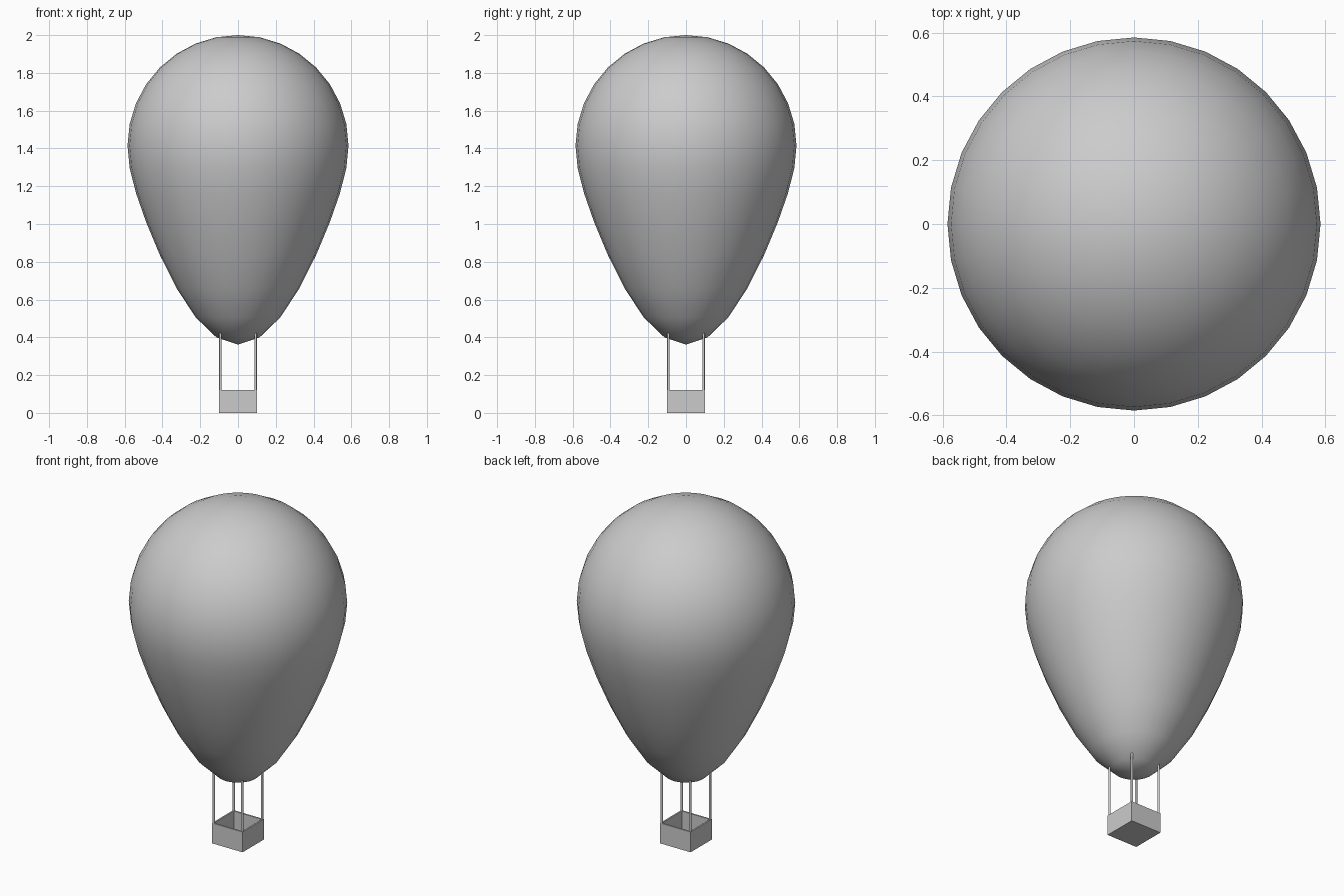
import bpy, bmesh, math

if "Cube" in bpy.data.objects:
    bpy.data.objects.remove(bpy.data.objects["Cube"])

# Envelope: sphere whose lower half is stretched smoothly into a teardrop
R, CZ = 0.585, 1.415
bpy.ops.mesh.primitive_uv_sphere_add(segments=32, ring_count=16, radius=R)
envelope = bpy.context.object
envelope.name = "envelope"
for v in envelope.data.vertices:
    if v.co.z < 0:
        v.co.z *= 1 + 0.8 * (v.co.z / R) ** 2
    v.co.z += CZ
bpy.ops.object.shade_smooth()

# Basket: box with an inset, hollowed top
W, H, WALL = 0.2, 0.12, 0.013
bm = bmesh.new()
bmesh.ops.create_cube(bm, size=1)
for v in bm.verts:
    v.co.x *= W
    v.co.y *= W
    v.co.z = (v.co.z + 0.5) * H
bm.normal_update()
top = max(bm.faces, key=lambda f: f.calc_center_median().z)
bmesh.ops.inset_region(bm, faces=[top], thickness=WALL)
hole = bmesh.ops.extrude_discrete_faces(bm, faces=[top])["faces"][0]
for v in hole.verts:
    v.co.z = WALL
bmesh.ops.recalc_face_normals(bm, faces=bm.faces)
mesh = bpy.data.meshes.new("basket")
bm.to_mesh(mesh)
bm.free()
bpy.context.collection.objects.link(bpy.data.objects.new("basket", mesh))

# Four suspension ropes from the basket corners into the envelope
Z0, Z1, OFF = 0.115, 0.423, 0.093
for sx, xn in ((-1, "left"), (1, "right")):
    for sy, yn in ((-1, "front"), (1, "back")):
        bpy.ops.mesh.primitive_cylinder_add(
            vertices=12, radius=0.0065, depth=Z1 - Z0,
            location=(sx * OFF, sy * OFF, (Z0 + Z1) / 2))
        bpy.context.object.name = f"rope_{yn}_{xn}"
        bpy.ops.object.shade_smooth_by_angle(angle=math.radians(40))
